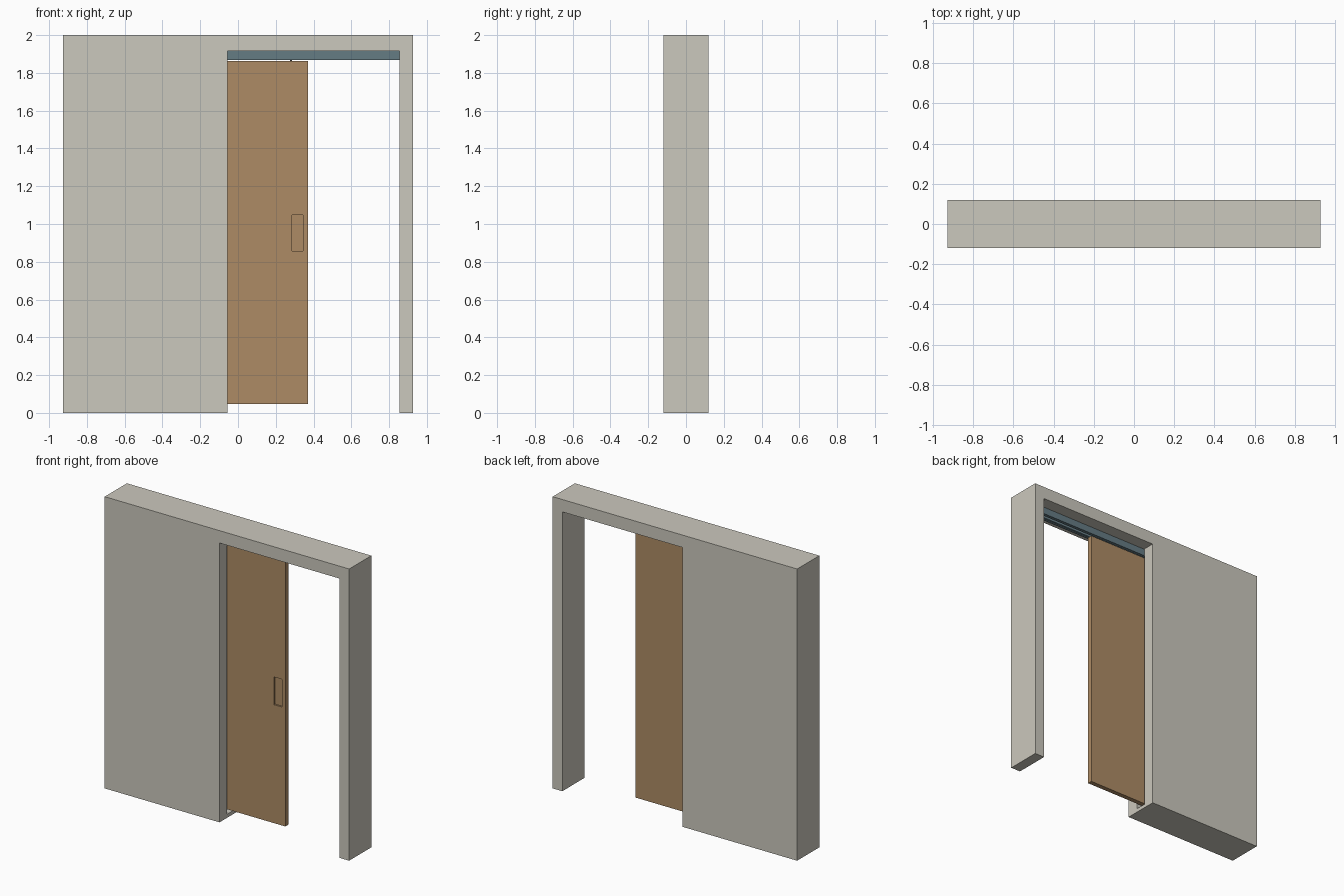
import bpy, math

if "Cube" in bpy.data.objects:
    bpy.data.objects.remove(bpy.data.objects["Cube"])


def material(name, rgb):
    m = bpy.data.materials.new(name)
    m.diffuse_color = (*rgb, 1)
    m.use_nodes = True
    m.node_tree.nodes["Principled BSDF"].inputs["Base Color"].default_value = m.diffuse_color
    return m


def box(name, lo, hi, mat=None):
    size = [b - a for a, b in zip(lo, hi)]
    mid = [(a + b) / 2 for a, b in zip(lo, hi)]
    bpy.ops.mesh.primitive_cube_add(size=1, location=mid)
    ob = bpy.context.object
    ob.name = name
    ob.scale = size
    bpy.ops.object.transform_apply(location=False, rotation=False, scale=True)
    if mat:
        ob.data.materials.append(mat)
    return ob


def cut(target, lo, hi):
    cutter = box("cutter", lo, hi)
    cutter.hide_render = True
    mod = target.modifiers.new("cut", 'BOOLEAN')
    mod.operation = 'DIFFERENCE'
    mod.solver = 'EXACT'
    mod.object = cutter
    bpy.context.view_layer.objects.active = target
    bpy.ops.object.modifier_apply(modifier=mod.name)
    bpy.data.objects.remove(cutter)


def extrude_x(name, profile, x0, x1, mat):
    n = len(profile)
    verts = [(x, y, z) for x in (x0, x1) for y, z in profile]
    faces = [(i, (i + 1) % n, n + (i + 1) % n, n + i) for i in range(n)]
    faces += [tuple(range(n))[::-1], tuple(range(n, 2 * n))]
    me = bpy.data.meshes.new(name)
    me.from_pydata(verts, [], faces)
    me.materials.append(mat)
    ob = bpy.data.objects.new(name, me)
    bpy.context.collection.objects.link(ob)
    return ob


plaster = material("plaster", (0.60, 0.58, 0.51))
wood = material("wood", (0.42, 0.26, 0.13))
steel = material("steel", (0.13, 0.20, 0.23))
dark = material("dark metal", (0.06, 0.06, 0.06))

JAMB_L, JAMB_R, HEAD = -0.056, 0.854, 1.915
POCKET_END, HALF_SLOT = -0.90, 0.038
DOOR_L, DOOR_R, DOOR_B, DOOR_T = -0.55, 0.37, 0.046, 1.864

# wall with doorway and hollow pocket
wall = box("wall", (-0.927, -0.12, 0), (0.927, 0.12, 2), plaster)
cut(wall, (JAMB_L, -0.3, -0.2), (JAMB_R, 0.3, HEAD))
cut(wall, (POCKET_END, -HALF_SLOT, 0.025), (JAMB_L + 0.1, HALF_SLOT, HEAD))

# sliding door with recessed pull on the front
door = box("door", (DOOR_L, -0.016, DOOR_B), (DOOR_R, 0.016, DOOR_T), wood)
cut(door, (0.285, -0.05, 0.858), (0.345, -0.004, 1.048))

# C-shaped overhead track, open at the bottom
half = [(0.012, 1.868), (0.034, 1.868), (0.034, HEAD), ]
inner = [(0.027, HEAD - 0.007), (0.027, 1.875), (0.012, 1.875)]
profile = (half + [(-y, z) for y, z in half[::-1]]
           + [(-y, z) for y, z in inner[::-1]] + inner)
extrude_x("track", profile, POCKET_END, JAMB_R, steel)

# two hangers: bolt, axle and a wheel pair running in the track
for i, x in enumerate((DOOR_L + 0.09, DOOR_R - 0.09)):
    box(f"hanger_bolt_{i}", (x - 0.006, -0.006, DOOR_T - 0.002),
        (x + 0.006, 0.006, 1.892), dark)
    for side in (-1, 1):
        bpy.ops.mesh.primitive_cylinder_add(
            vertices=20, radius=0.013, depth=0.012,
            location=(x, side * 0.018, 1.888), rotation=(math.pi / 2, 0, 0))
        wheel = bpy.context.object
        wheel.name = f"hanger_wheel_{i}_{'front' if side < 0 else 'back'}"
        wheel.data.materials.append(dark)
        bpy.ops.object.shade_smooth_by_angle()
    box(f"hanger_axle_{i}", (x - 0.003, -0.014, 1.885),
        (x + 0.003, 0.014, 1.891), dark)
